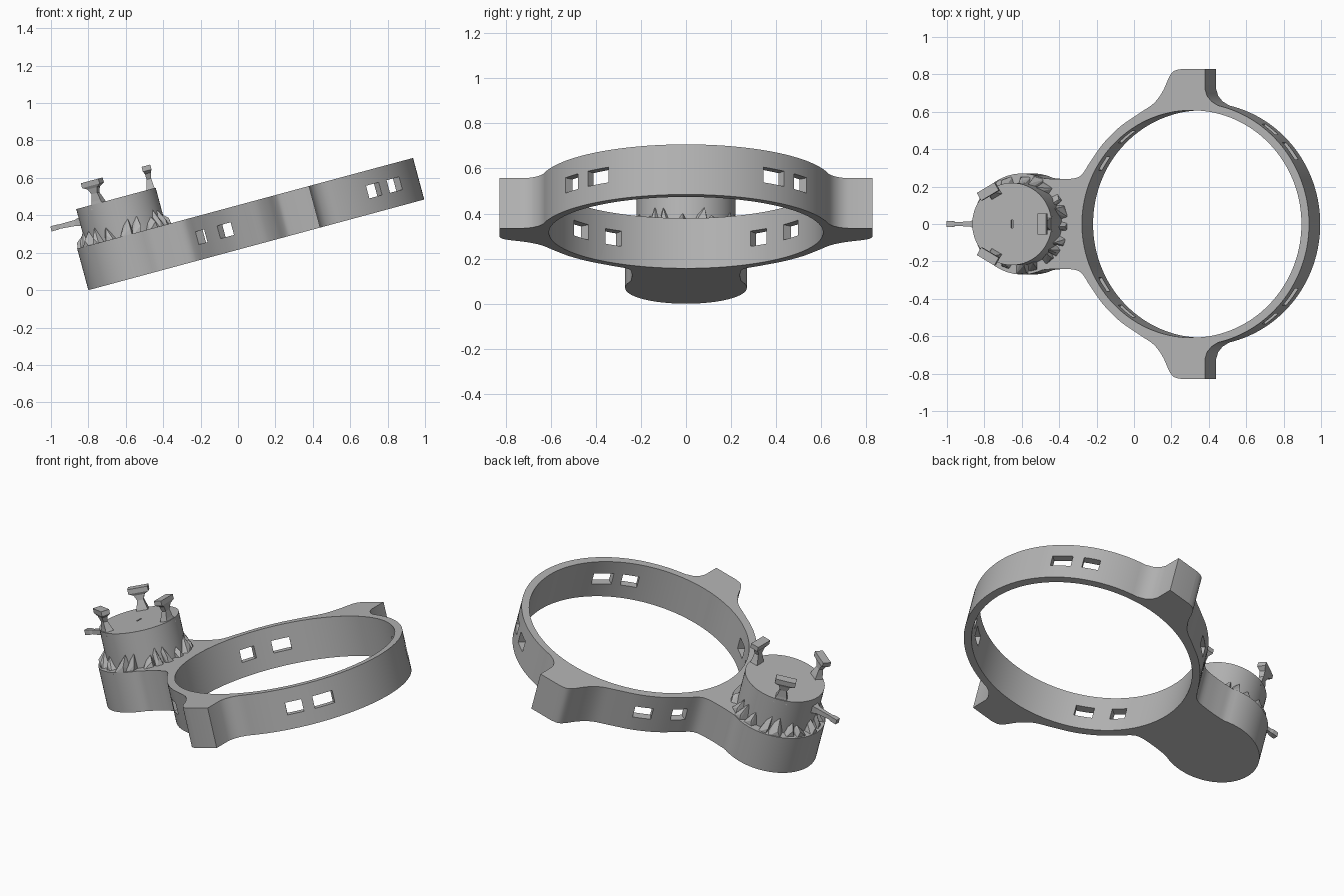
import bpy, bmesh, math, random
from mathutils import Matrix, Vector

random.seed(4)
if "Cube" in bpy.data.objects:
    bpy.data.objects.remove(bpy.data.objects["Cube"], do_unlink=True)

grey = bpy.data.materials.new("plain grey")
grey.use_nodes = True
grey.diffuse_color = (0.45, 0.45, 0.45, 1)
grey.node_tree.nodes["Principled BSDF"].inputs["Base Color"].default_value = (0.45, 0.45, 0.45, 1)

# Everything is built flat, then tilted as a whole
TILT = Matrix.Translation((-0.8, 0, 0)) @ Matrix.Rotation(math.radians(-15.1), 4, 'Y')
THICK = 0.23
POD_U, POD_R = 0.27, 0.22
RING_U, RING_OUT, RING_IN = 1.21, 0.65, 0.608


def finish(name, bm):
    bmesh.ops.recalc_face_normals(bm, faces=bm.faces[:])
    mesh = bpy.data.meshes.new(name)
    bm.to_mesh(mesh)
    bm.free()
    obj = bpy.data.objects.new(name, mesh)
    bpy.context.collection.objects.link(obj)
    mesh.materials.append(grey)
    obj.matrix_world = TILT
    return obj


def prism(name, outline, z0, z1):
    bm = bmesh.new()
    face = bm.faces.new([bm.verts.new((x, y, z0)) for x, y in outline])
    new = bmesh.ops.extrude_face_region(bm, geom=[face])["geom"]
    moved = [v for v in new if isinstance(v, bmesh.types.BMVert)]
    bmesh.ops.translate(bm, verts=moved, vec=(0, 0, z1 - z0))
    return finish(name, bm)


def arc(cx, r, a0, a1, n):
    angles = [math.radians(a0 + (a1 - a0) * i / n) for i in range(n + 1)]
    return [(cx + r * math.cos(a), r * math.sin(a)) for a in angles]


def spline(pts, steps=5):
    # Catmull-Rom curve through the points
    p = [Vector(q) for q in [pts[0]] + pts + [pts[-1]]]
    out = []
    for a, b, c, d in zip(p, p[1:], p[2:], p[3:]):
        for i in range(steps):
            t = i / steps
            out.append(tuple((2*b + (c-a)*t + (2*a-5*b+4*c-d)*t*t + (3*b-a-3*c+d)*t**3) / 2))
    return out + [tuple(pts[-1])]


def around(cx, degrees):
    return Matrix.Translation((cx, 0, 0)) @ Matrix.Rotation(math.radians(degrees), 4, 'Z')


def loft(name, sections, matrix):
    # Rectangular sections (centre, half x, half y) joined along z
    bm = bmesh.new()
    rings = []
    for (x, z), hx, hy in sections:
        corners = [(-1, -1), (1, -1), (1, 1), (-1, 1)]
        rings.append([bm.verts.new(matrix @ Vector((x + i * hx, j * hy, z))) for i, j in corners])
    for a, b in zip(rings, rings[1:]):
        for i in range(4):
            bm.faces.new((a[i], a[i - 1], b[i - 1], b[i]))
    bm.faces.new(rings[0])
    bm.faces.new(rings[-1])
    return finish(name, bm)


def cut(target, cutter):
    mod = target.modifiers.new("cut", 'BOOLEAN')
    mod.operation, mod.solver, mod.object = 'DIFFERENCE', 'EXACT', cutter
    bpy.context.view_layer.objects.active = target
    bpy.ops.object.modifier_apply(modifier=mod.name)
    bpy.data.objects.remove(cutter, do_unlink=True)


# Frame plate: round base, neck, side lugs and big ring in one outline
neck = spline([(0.40, 0.243), (0.50, 0.24), (0.59, 0.255), (0.65, 0.335), (0.72, 0.43),
               (0.813, 0.52), (0.92, 0.592), (1.0, 0.645), (1.05, 0.71), (1.085, 0.785),
               (1.11, 0.817), (1.15, 0.828)])
lug = [(1.284, 0.828), (1.284, 0.72), (1.295, 0.685), (1.32, 0.655)]
half = arc(POD_U, 0.27, 180, 66, 24) + neck + lug + arc(RING_U, RING_OUT, 77, 0, 32)
outline = half + [(x, -y) for x, y in half[-2:0:-1]]
frame = prism("frame_plate", outline, 0, THICK)
cut(frame, prism("ring_hole", arc(RING_U, RING_IN, 0, 357, 119), -0.1, 0.4))

# Windows through the ring wall
for angle, width in ((37, 0.115), (51.5, 0.09), (130, 0.10), (148, 0.085)):
    for side in (1, -1):
        window = [((RING_OUT, 0.082), 0.14, width / 2), ((RING_OUT, 0.152), 0.14, width / 2)]
        cut(frame, loft("window_cutter", window, around(RING_U, side * angle)))

# Drum on the round base, with a small slot in its lid
drum = prism("drum", arc(POD_U, POD_R, 0, 354, 59), THICK - 0.02, 0.435)
cut(drum, loft("slot_cutter", [((0, 0.42), 0.005, 0.022), ((0, 0.5), 0.005, 0.022)],
               around(POD_U, 0)))

# Ragged buttresses around the foot of the drum
bm = bmesh.new()
COUNT = 20
for i in range(COUNT):
    spin = around(POD_U, (i + random.uniform(-0.2, 0.2)) * 360 / COUNT)
    w, skew = random.uniform(0.025, 0.045), random.uniform(-0.03, 0.03)
    top = random.uniform(0.275, 0.325)
    foot = random.uniform(0.25, 0.268)
    pts = [(0.2, -w, THICK - 0.01), (0.2, w, THICK - 0.01), (foot, -w, THICK - 0.01),
           (foot, w * 0.6, THICK - 0.01), (foot - 0.005, skew, THICK + 0.03),
           (0.2, skew - 0.015, top), (0.222, skew, top)]
    verts = [bm.verts.new(spin @ Vector(p)) for p in pts]
    hull = bmesh.ops.convex_hull(bm, input=verts)
    bmesh.ops.delete(bm, geom=list(set(hull["geom_interior"])), context='VERTS')
finish("buttresses", bm)

# Three flared posts on the drum
post = [((0.19, 0.41), 0.028, 0.04), ((0.192, 0.45), 0.02, 0.028), ((0.197, 0.49), 0.013, 0.018),
        ((0.2, 0.52), 0.016, 0.03), ((0.2, 0.535), 0.024, 0.056), ((0.2, 0.562), 0.024, 0.056)]
for label, angle in (("front", -120), ("back", 120), ("inner", 0)):
    loft(label + "_post", post, around(POD_U, angle))

# Pointer sticking out of the drum, lofted along its length
lay = Matrix.Translation((0.07, 0, 0.365)) @ Matrix.Rotation(math.radians(-90), 4, 'Y')
loft("pointer", [((0, 0), 0.028, 0.032), ((0, 0.045), 0.016, 0.014), ((0.003, 0.13), 0.012, 0.01),
                 ((0.003, 0.145), 0.014, 0.015), ((0.003, 0.178), 0.014, 0.015)], lay)

# Smooth the round walls, keep edges sharp
for obj in (frame, drum):
    bpy.ops.object.select_all(action='DESELECT')
    obj.select_set(True)
    bpy.context.view_layer.objects.active = obj
    bpy.ops.object.shade_smooth_by_angle(angle=math.radians(30))
